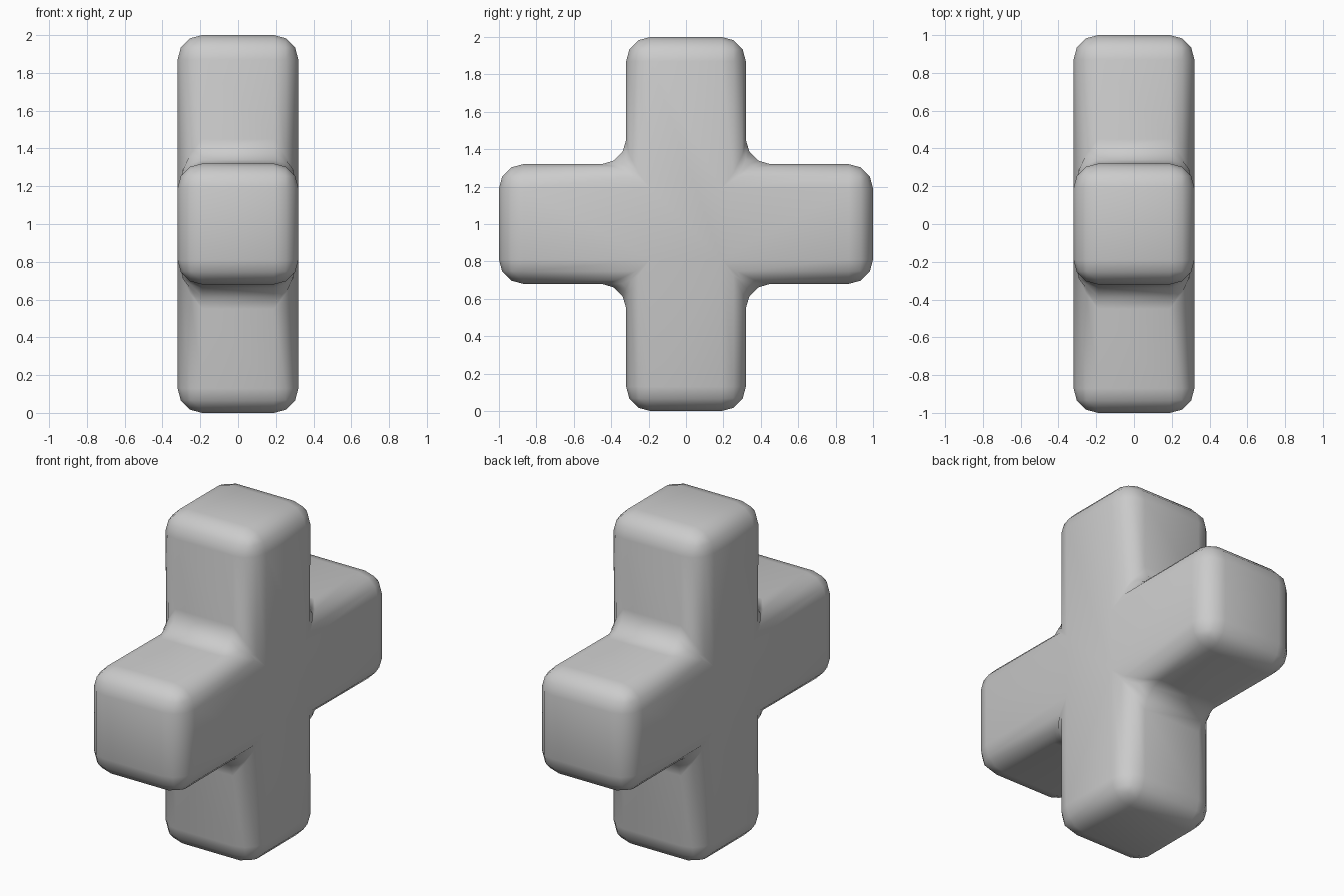
import bpy, bmesh

if "Cube" in bpy.data.objects:
    bpy.data.objects.remove(bpy.data.objects["Cube"])

W, L, T, Z = 0.32, 1.0, 0.32, 1.0   # arm half width, arm reach, half thickness, centre height

# plus-shaped outline in the YZ plane, one quarter turned four times
quarter = [(L, -W), (L, W), (W, W)]
outline = []
for _ in range(4):
    outline += quarter
    quarter = [(-b, a) for a, b in quarter]

# extrude the outline along x
bm = bmesh.new()
face = bm.faces.new([bm.verts.new((-T, y, Z + z)) for y, z in outline])
ext = bmesh.ops.extrude_face_region(bm, geom=[face], use_keep_orig=True)
new_verts = [g for g in ext["geom"] if isinstance(g, bmesh.types.BMVert)]
bmesh.ops.translate(bm, verts=new_verts, vec=(2 * T, 0, 0))
bmesh.ops.recalc_face_normals(bm, faces=bm.faces)

# soften every edge, inner corners included
bmesh.ops.bevel(bm, geom=bm.edges[:], offset=0.13, offset_type='OFFSET',
                segments=3, profile=0.5, affect='EDGES', clamp_overlap=True)

mesh = bpy.data.meshes.new("plus_block")
bm.to_mesh(mesh)
bm.free()
block = bpy.data.objects.new("plus_block", mesh)
bpy.context.collection.objects.link(block)
for p in mesh.polygons:
    p.use_smooth = True
